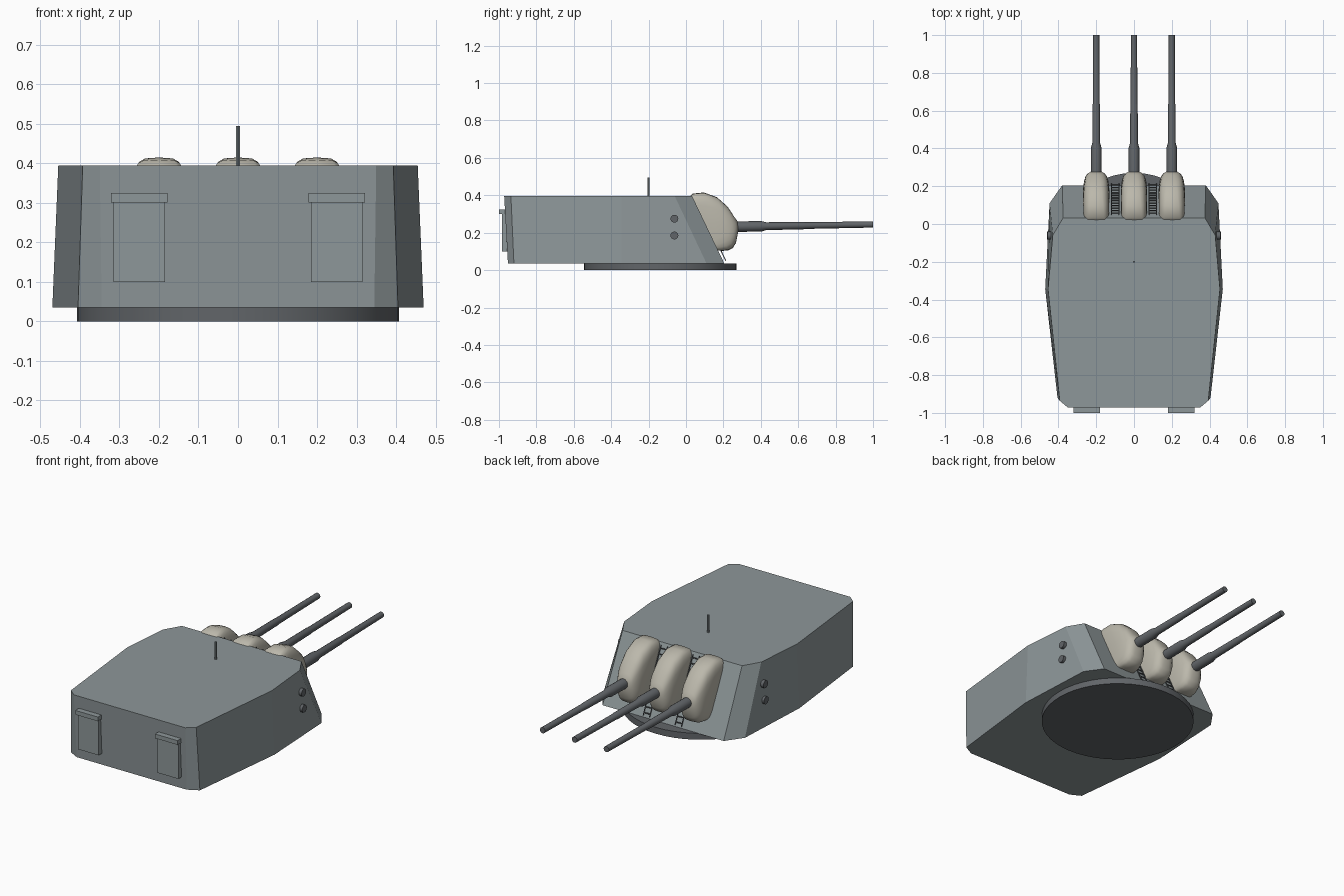
import bpy, bmesh
from math import cos, sin, pi, copysign
from mathutils import Vector

if "Cube" in bpy.data.objects:
    bpy.data.objects.remove(bpy.data.objects["Cube"])


def material(name, r, g, b):
    m = bpy.data.materials.new(name)
    m.diffuse_color = (r, g, b, 1)
    m.use_nodes = True
    m.node_tree.nodes["Principled BSDF"].inputs["Base Color"].default_value = m.diffuse_color
    return m


HULL = material("hull_grey", 0.27, 0.31, 0.32)
DARK = material("dark_grey", 0.12, 0.13, 0.14)
CANVAS = material("canvas", 0.50, 0.48, 0.41)


def loft(name, rings, mat, smooth=None):
    """Skin a list of equal-length point rings and cap both ends."""
    bm = bmesh.new()
    loops = [[bm.verts.new(p) for p in ring] for ring in rings]
    n = len(rings[0])
    for a, b in zip(loops, loops[1:]):
        for i in range(n):
            j = (i + 1) % n
            bm.faces.new((a[i], a[j], b[j], b[i]))
    bm.faces.new(loops[0][::-1])
    bm.faces.new(loops[-1])
    bmesh.ops.recalc_face_normals(bm, faces=bm.faces)
    me = bpy.data.meshes.new(name)
    bm.to_mesh(me)
    bm.free()
    ob = bpy.data.objects.new(name, me)
    bpy.context.collection.objects.link(ob)
    me.materials.append(mat)
    if smooth:
        bpy.ops.object.select_all(action='DESELECT')
        ob.select_set(True)
        bpy.context.view_layer.objects.active = ob
        bpy.ops.object.shade_smooth_by_angle(angle=smooth)
    return ob


def rod(name, start, end, profile, mat, sides=16, smooth=0.6):
    """Round part along an axis; profile holds (fraction, radius) pairs."""
    a, b = Vector(start), Vector(end)
    q = (b - a).to_track_quat('Z', 'Y')
    rings = [[a.lerp(b, t) + q @ Vector((r * cos(2 * pi * k / sides), r * sin(2 * pi * k / sides), 0))
              for k in range(sides)] for t, r in profile]
    return loft(name, rings, mat, smooth)


def box(name, x0, x1, y0, y1, z0, z1, mat):
    return loft(name, [[(x0, y0, z), (x1, y0, z), (x1, y1, z), (x0, y1, z)] for z in (z0, z1)], mat)


# Armoured gun house: half plan outlines, mirrored
def outline(half, z):
    return [(x, y, z) for x, y in half] + [(-x, y, z) for x, y in reversed(half)]


bottom = [(0.345, -0.952), (0.405, -0.92), (0.47, -0.345), (0.447, 0.11), (0.38, 0.205)]
top = [(0.35, -0.972), (0.393, -0.936), (0.455, -0.345), (0.43, -0.06), (0.375, 0.033)]
loft("gun_house", [outline(bottom, 0.035), outline(top, 0.395)], HULL)

# Rotating base ring
rod("base_ring", (0, -0.137, 0), (0, -0.137, 0.036), [(0, 0.408), (1, 0.408)], DARK, 48)

# Canvas boots: (top y, top z, bottom y, bottom z, half width, squareness)
BOOT = [(0.020, 0.393, 0.160, 0.105, 0.068, 0.3),
        (0.035, 0.409, 0.195, 0.103, 0.069, 0.4),
        (0.095, 0.415, 0.225, 0.105, 0.070, 0.5),
        (0.165, 0.390, 0.250, 0.118, 0.066, 0.6),
        (0.222, 0.340, 0.267, 0.145, 0.058, 0.7),
        (0.258, 0.285, 0.274, 0.180, 0.045, 0.85),
        (0.275, 0.262, 0.279, 0.204, 0.029, 1.0)]


def boot_ring(cx, ty, tz, by, bz, w, e, n=24):
    ring = []
    for k in range(n):
        c, s = cos(2 * pi * k / n), sin(2 * pi * k / n)
        u = copysign(abs(c) ** e, c)
        v = (1 + copysign(abs(s) ** e, s)) / 2
        ring.append((cx + w * u, by + (ty - by) * v, bz + (tz - bz) * v))
    return ring


for i, x in enumerate((-0.2, 0, 0.2)):
    loft(f"canvas_boot_{i}", [boot_ring(x, *b) for b in BOOT], CANVAS, 0.8)
    # Stepped gun barrel
    rod(f"gun_barrel_{i}", (x, 0.2, 0.231), (x, 1.0, 0.244),
        [(0, 0.028), (0.255, 0.028), (0.285, 0.021), (0.54, 0.0195), (0.545, 0.018), (1, 0.0165)], DARK)

# Ladders on the sloped front between the boots
slope = Vector((0, -0.172, 0.36))
foot = Vector((0, 0.21, 0.035))
for x in (-0.1, 0.1):
    tag = "left" if x < 0 else "right"
    for k, s in enumerate((-0.02, 0.02)):
        off = Vector((x + s, 0.008, 0.004))
        rod(f"ladder_rail_{tag}_{k}", foot + off + slope * 0.03, foot + off + slope * 0.97,
            [(0, 0.003), (1, 0.003)], DARK, 6)
    for k in range(12):
        p = foot + slope * (0.07 + 0.078 * k) + Vector((x, 0.008, 0.004))
        rod(f"ladder_rung_{tag}_{k}", p - Vector((0.021, 0, 0)), p + Vector((0.021, 0, 0)),
            [(0, 0.003), (1, 0.003)], DARK, 6)

for s in (-1, 1):
    tag = "left" if s < 0 else "right"
    # Rear doors with rain hoods
    box(f"rear_door_{tag}", s * 0.25 - 0.065, s * 0.25 + 0.065, -0.984, -0.95, 0.1, 0.302, HULL)
    box(f"door_hood_{tag}", s * 0.25 - 0.071, s * 0.25 + 0.071, -1.0, -0.962, 0.301, 0.325, HULL)
    # Side sight ports
    for k, z in enumerate((0.185, 0.275)):
        rod(f"sight_port_{tag}_{k}", (s * 0.41, -0.062, z), (s * (0.469 - 0.045 * z), -0.062, z),
            [(0, 0.021), (1, 0.021)], DARK)

# Roof aerial
rod("roof_aerial", (0, -0.2, 0.39), (0, -0.2, 0.495), [(0, 0.0055), (1, 0.0055)], HULL, 10)
